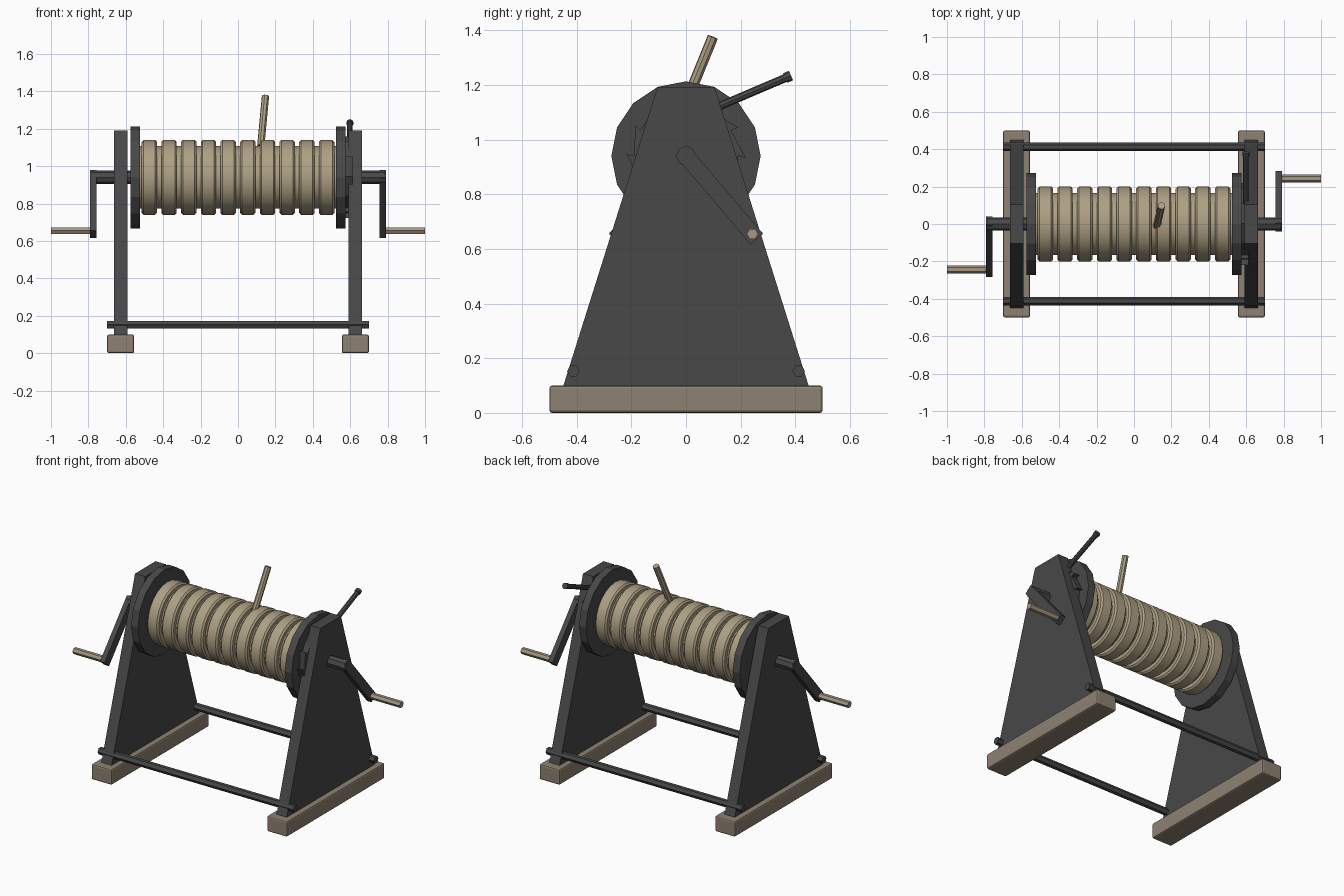
import bpy, bmesh, math
from mathutils import Vector

if "Cube" in bpy.data.objects:
    bpy.data.objects.remove(bpy.data.objects["Cube"])


def material(name, rgb):
    m = bpy.data.materials.new(name)
    m.diffuse_color = (*rgb, 1)
    m.use_nodes = True
    m.node_tree.nodes["Principled BSDF"].inputs["Base Color"].default_value = m.diffuse_color
    return m


IRON = material("dark_iron", (0.065, 0.065, 0.065))
ROPE = material("rope_tan", (0.42, 0.35, 0.23))
WOOD = material("wood", (0.27, 0.22, 0.165))
GRIP = material("grip_wood", (0.38, 0.31, 0.23))
AXIS_Z = 0.94


def finish(name, bm, mat, bevel=0):
    bmesh.ops.recalc_face_normals(bm, faces=bm.faces)
    me = bpy.data.meshes.new(name)
    bm.to_mesh(me)
    bm.free()
    ob = bpy.data.objects.new(name, me)
    bpy.context.collection.objects.link(ob)
    me.materials.append(mat)
    if bevel:
        mod = ob.modifiers.new("bevel", 'BEVEL')
        mod.width, mod.segments = bevel, 2
    return ob


def prism_x(name, yz, x0, x1, mat, bevel=0):
    """Extrude a y-z outline along x."""
    bm = bmesh.new()
    face = bm.faces.new([bm.verts.new((x0, y, z)) for y, z in yz])
    ext = bmesh.ops.extrude_face_region(bm, geom=[face])
    vs = [g for g in ext['geom'] if isinstance(g, bmesh.types.BMVert)]
    bmesh.ops.translate(bm, verts=vs, vec=(x1 - x0, 0, 0))
    return finish(name, bm, mat, bevel)


def ngon(r, n, y=0, z=AXIS_Z):
    return [(y + r * math.cos(2 * math.pi * i / n),
             z + r * math.sin(2 * math.pi * i / n)) for i in range(n)]


def rod(name, a, b, r, n, mat):
    """Straight rod between two points."""
    a, b = Vector(a), Vector(b)
    bm = bmesh.new()
    bmesh.ops.create_cone(bm, cap_ends=True, segments=n, radius1=r, radius2=r,
                          depth=(b - a).length)
    q = (b - a).to_track_quat('Z', 'Y')
    for v in bm.verts:
        v.co = q @ v.co + (a + b) / 2
    return finish(name, bm, mat)


def rect(y0, y1, z0, z1):
    return [(y0, z0), (y1, z0), (y1, z1), (y0, z1)]


for s, side in ((-1, "left"), (1, "right")):
    # Wooden foot, tapered side plate and drum flange
    prism_x(side + "_foot", rect(-0.5, 0.5, 0, 0.1), s * 0.555, s * 0.7, WOOD, 0.01)
    prism_x(side + "_side_plate", [(-0.45, 0.095), (0.45, 0.095), (0.105, 1.19), (-0.105, 1.19)],
            s * 0.59, s * 0.663, IRON)
    prism_x(side + "_flange", ngon(0.273, 16), s * 0.525, s * 0.574, IRON)

    # Crank arm and grip, opposite phase on each end
    start = Vector((0, AXIS_Z))
    end = Vector((s * 0.243, 0.655))
    d = (end - start).normalized()
    p = Vector((-d.y, d.x)) * 0.03
    a, b = start - d * 0.025, end + d * 0.025
    prism_x(side + "_crank_arm", [tuple(v) for v in (a + p, a - p, b - p, b + p)],
            s * 0.757, s * 0.79, IRON)
    prism_x(side + "_crank_grip", ngon(0.021, 6, end.x, end.y), s * 0.76, s * 1.0, GRIP)

# Axle and lower tie rods
prism_x("axle", ngon(0.036, 8), -0.785, 0.785, IRON)
for y, label in ((-0.412, "front"), (0.412, "back")):
    prism_x(label + "_tie_rod", ngon(0.023, 6, y, 0.153), -0.7, 0.7, IRON)

# Drum core and rope coils, lathed from one grooved profile
profile = [(-0.53, 0.167)]
for i in range(10):
    c = -0.474 + i * 0.1053
    profile += [(c - 0.041, 0.167), (c - 0.041, 0.19), (c - 0.031, 0.2),
                (c + 0.031, 0.2), (c + 0.041, 0.19), (c + 0.041, 0.167)]
profile.append((0.53, 0.167))
bm = bmesh.new()
verts = [bm.verts.new((x, 0, r)) for x, r in profile]
edges = [bm.edges.new(e) for e in zip(verts, verts[1:])]
bmesh.ops.spin(bm, geom=verts + edges, cent=(0, 0, 0), axis=(1, 0, 0),
               angle=2 * math.pi, steps=24, use_merge=True)
bmesh.ops.remove_doubles(bm, verts=bm.verts, dist=1e-4)
bmesh.ops.translate(bm, verts=bm.verts, vec=(0, 0, AXIS_Z))
drum = finish("rope_drum", bm, ROPE)
bpy.context.view_layer.objects.active = drum
drum.select_set(True)
bpy.ops.object.shade_smooth_by_angle(angle=math.radians(30))

# Loose rope end standing off the coil
rod("rope_end", (0.122, -0.01, 1.11), (0.147, 0.098, 1.375), 0.02, 8, ROPE)

# Ratchet wheel with sawtooth rim
teeth = []
for i in range(12):
    t = 2 * math.pi * i / 12
    for r, dt in ((0.19, 0.0), (0.218, 0.03)):
        teeth.append((r * math.cos(t - dt), AXIS_Z + r * math.sin(t - dt)))
prism_x("ratchet_wheel", teeth[::-1], 0.57, 0.612, IRON)

# Pawl lever with small knob
rod("pawl_lever", (0.598, 0.07, 1.1), (0.598, 0.375, 1.23), 0.015, 8, IRON)
rod("pawl_knob", (0.598, 0.363, 1.225), (0.598, 0.384, 1.234), 0.019, 8, IRON)
